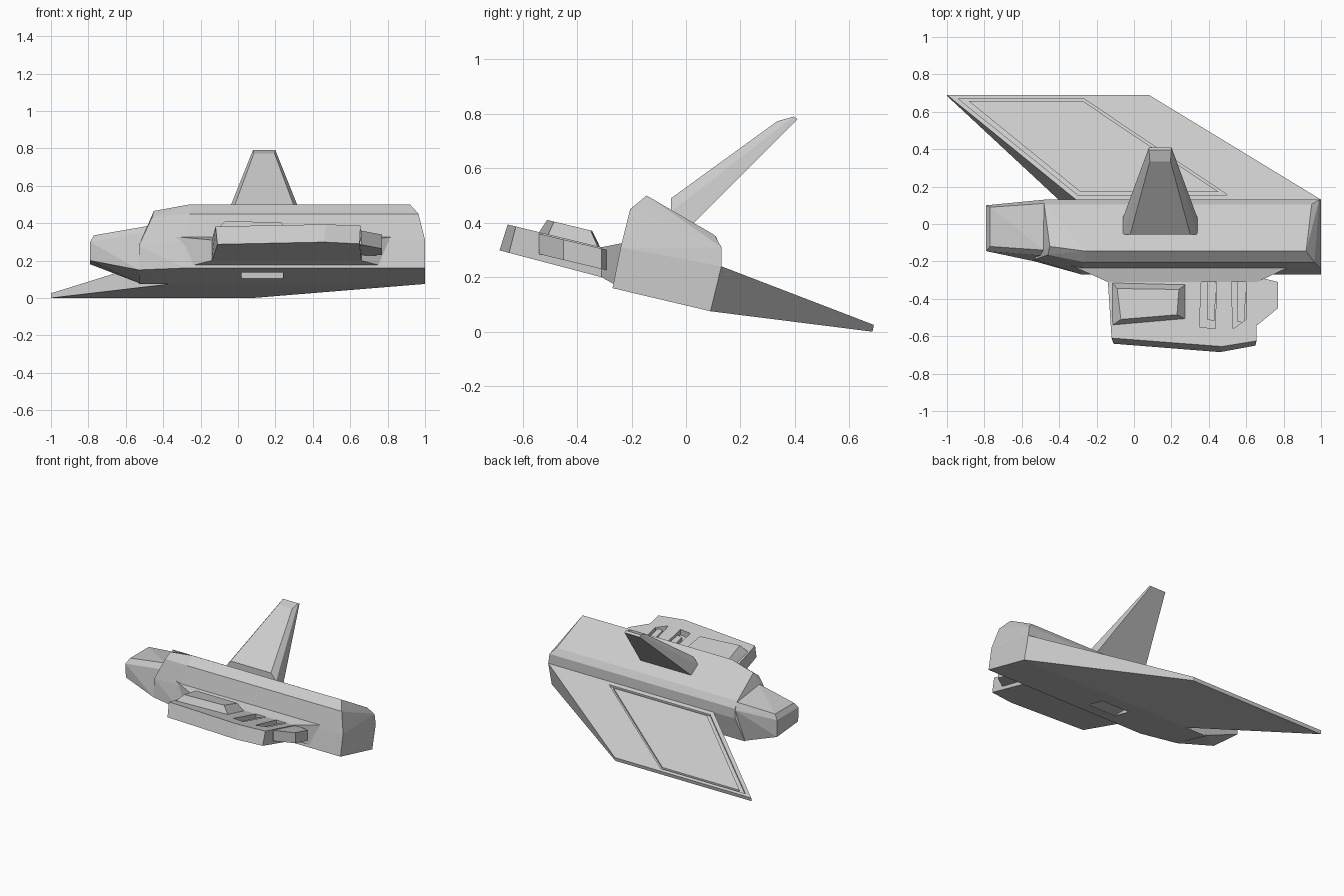
import bpy, bmesh, math

cube = bpy.data.objects.get("Cube")
if cube:
    bpy.data.objects.remove(cube, do_unlink=True)

grey = bpy.data.materials.new("hull_grey")
grey.use_nodes = True
grey.diffuse_color = (0.6, 0.6, 0.6, 1)
grey.node_tree.nodes["Principled BSDF"].inputs["Base Color"].default_value = (0.6, 0.6, 0.6, 1)


def finish(name, bm):
    bmesh.ops.recalc_face_normals(bm, faces=bm.faces[:])
    mesh = bpy.data.meshes.new(name)
    bm.to_mesh(mesh)
    bm.free()
    mesh.materials.append(grey)
    ob = bpy.data.objects.new(name, mesh)
    bpy.context.scene.collection.objects.link(ob)
    return ob


def faceted(name, points):
    """Closed convex body wrapped around corner points."""
    bm = bmesh.new()
    for p in points:
        bm.verts.new(p)
    res = bmesh.ops.convex_hull(bm, input=bm.verts[:])
    loose = [v for v in bm.verts if not v.link_faces]
    bmesh.ops.delete(bm, geom=loose, context='VERTS')
    bmesh.ops.dissolve_limit(bm, angle_limit=math.radians(2), verts=bm.verts[:], edges=bm.edges[:])
    return finish(name, bm)


def slab(name, low_outline, low, high, high_outline=None):
    """Plan outline between two sloped surfaces given as z(y)."""
    bm = bmesh.new()
    a = [bm.verts.new((x, y, low(y))) for x, y in low_outline]
    b = [bm.verts.new((x, y, high(y))) for x, y in high_outline or low_outline]
    bm.faces.new(a)
    bm.faces.new(b)
    for i in range(len(a)):
        j = (i + 1) % len(a)
        bm.faces.new((a[i], a[j], b[j], b[i]))
    return finish(name, bm)


def carve(ob, cutter):
    cutter.hide_render = True
    cutter.hide_viewport = True
    cutter.display_type = 'WIRE'
    mod = ob.modifiers.new("cut", 'BOOLEAN')
    mod.operation = 'DIFFERENCE'
    mod.solver = 'EXACT'
    mod.object = cutter


def line(y0, z0, y1, z1, lift=0):
    return lambda y: z0 + (z1 - z0) * (y - y0) / (y1 - y0) + lift


# Main hull: full section with tapered ends
profile = [(-.27, .16), (-.24, .31), (-.205, .45), (-.145, .5),
           (.105, .355), (.13, .31), (.13, .24), (.09, .075)]
left_full = [-.28, -.28, -.26, -.26, -.48, -.48, -.48, -.53]
right_end = [1, 1, .965, .92, .95, .99, 1, 1]
points = [(x, y, z) for xs in (left_full, right_end) for x, (y, z) in zip(xs, profile)]
points += [(-.53, -.2, .15), (-.53, -.19, .28), (-.46, -.165, .43), (-.45, -.12, .465)]
hull = faceted("main_hull", points)

# Recessed hatch underneath
carve(hull, slab("hatch_cutter", [(.02, -.17), (.24, -.17), (.24, -.03), (.02, -.03)],
                 lambda y: 0.0, lambda y: .138))

# Tapered side nose
nose = faceted("side_nose", [
    (-.77, -.12, .335), (-.77, .09, .335), (-.79, -.145, .3), (-.79, .1, .3),
    (-.79, -.14, .2), (-.79, .1, .18), (-.48, -.14, .385), (-.48, .11, .35),
    (-.48, -.17, .35), (-.48, .13, .3), (-.53, -.2, .15), (-.53, .09, .08)])

# Swept wing with a grooved panel
wing_top = line(.13, .24, .69, .025)
wing = slab("swept_wing", [(-.36, .09), (1, .09), (.08, .685), (-1, .685)],
            line(.09, .075, .685, 0), wing_top,
            [(-.31, .13), (1, .13), (.08, .69), (-1, .69)])
carve(wing, slab("wing_groove_cutter", [(-.3, .155), (.5, .155), (-.27, .67), (-.94, .67)],
                 line(.13, .24, .69, .025, -.012), line(.13, .24, .69, .025, .05)))
slab("wing_panel", [(-.285, .17), (.455, .17), (-.275, .658), (-.885, .658)],
     line(.13, .24, .69, .025, -.016), wing_top)

# Raked tail fin, mirrored about its own centre plane
half_fin = [(.16, -.055, .49), (.2, -.055, .44), (.2, .03, .4), (.2, -.02, .38),
            (.055, .335, .773), (.06, .395, .79), (.06, .41, .78)]
fin = faceted("tail_fin", [(.14 + s * x, y, z) for x, y, z in half_fin for s in (-1, 1)])

# Forward pod
pod_top = line(-.64, .39, -.31, .31)
pod_low = line(-.69, .3, -.31, .2)
pod = slab("forward_pod", [(-.14, -.3), (-.11, -.64), (.46, -.685), (.65, -.65), (.66, -.3)],
           pod_low, pod_top,
           [(-.14, -.3), (-.12, -.61), (.47, -.655), (.655, -.625), (.66, -.3)])
neck = slab("pod_neck", [(-.14, -.31), (.66, -.31), (.85, -.22), (-.34, -.22)],
            line(-.31, .2, -.22, .15), line(-.31, .31, -.22, .328))
slab("pod_side_block", [(.64, -.3), (.69, -.29), (.77, -.31), (.77, -.45), (.66, -.54), (.64, -.54)],
     line(-.31, .23, -.54, .285), line(-.31, .305, -.54, .36))

# Vents in the pod deck
vents = [[(.36, -.305), (.44, -.305), (.435, -.56), (.35, -.55)],
         [(.52, -.31), (.6, -.31), (.6, -.51), (.53, -.56)]]
for i, outline in enumerate(vents):
    carve(pod, slab("vent_cutter_%d" % (i + 1), outline,
                    line(-.64, .39, -.31, .31, -.04), line(-.64, .39, -.31, .31, .1)))
    # Ramp inside each vent
    (x0, y0), (x1, _), _, (x3, y3) = outline
    slab("vent_ramp_%d" % (i + 1), [(x0 + .03, y0), (x1, y0), (x1 - .01, y3 + .03), (x0 + .03, y3 + .04)],
         line(-.64, .39, -.31, .31, -.05), line(-.64, .39, -.31, .31, -.015))

# Canopy on the pod
slab("canopy", [(-.12, -.31), (.28, -.32), (.28, -.51), (-.12, -.545)],
     line(-.64, .39, -.31, .31, -.01), line(-.64, .39, -.31, .31, .052),
     [(-.09, -.345), (.24, -.35), (.23, -.485), (-.07, -.51)])
